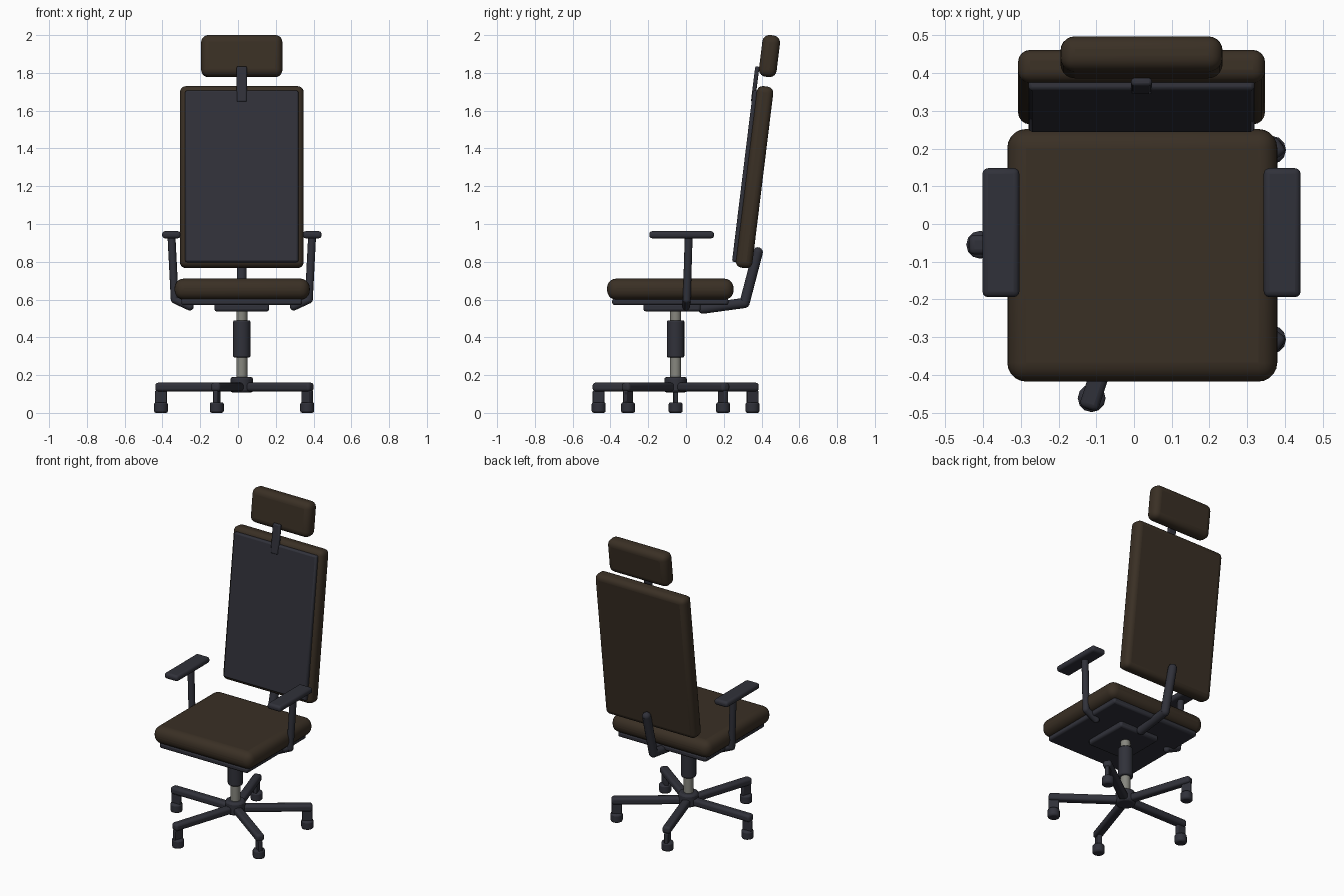
import bpy, math
from mathutils import Vector

if "Cube" in bpy.data.objects:
    bpy.data.objects.remove(bpy.data.objects["Cube"])

CX, CY = 0.02, -0.055          # chair mid-plane, column position in y
TILT = math.radians(-7)        # backrest lean


def material(name, rgb):
    m = bpy.data.materials.new(name)
    m.diffuse_color = (*rgb, 1)
    m.use_nodes = True
    m.node_tree.nodes["Principled BSDF"].inputs["Base Color"].default_value = m.diffuse_color
    return m


BROWN = material("brown upholstery", (0.042, 0.029, 0.018))
DARK = material("dark plastic", (0.030, 0.031, 0.042))
METAL = material("grey metal", (0.24, 0.24, 0.21))


def finish(ob, name, mat, bevel=0.0, segments=3):
    ob.name = name
    ob.data.materials.clear()
    ob.data.materials.append(mat)
    if bevel:
        b = ob.modifiers.new("bevel", 'BEVEL')
        b.width, b.segments, b.limit_method = bevel, segments, 'ANGLE'
    bpy.ops.object.select_all(action='DESELECT')
    ob.select_set(True)
    bpy.context.view_layer.objects.active = ob
    bpy.ops.object.shade_smooth_by_angle(angle=math.radians(35))
    return ob


def box(name, mat, loc, size, bevel, segments=3, rot=(0, 0, 0)):
    bpy.ops.mesh.primitive_cube_add(size=1, location=loc, rotation=rot)
    ob = bpy.context.object
    ob.scale = size
    bpy.ops.object.transform_apply(location=False, rotation=False, scale=True)
    return finish(ob, name, mat, bevel, segments)


def cylinder(name, mat, x, y, z0, z1, r, bevel=0.0, sides=20):
    bpy.ops.mesh.primitive_cylinder_add(vertices=sides, radius=r, depth=z1 - z0,
                                        location=(x, y, (z0 + z1) / 2))
    return finish(bpy.context.object, name, mat, bevel, 2)


def tube(name, mat, points, r):
    """Round bar along a path: straight runs with ball joints and ends."""
    parts = []
    for p in points:
        bpy.ops.mesh.primitive_uv_sphere_add(segments=14, ring_count=8, radius=r, location=p)
        parts.append(bpy.context.object)
    for a, b in zip(points, points[1:]):
        a, b = Vector(a), Vector(b)
        bpy.ops.mesh.primitive_cylinder_add(
            vertices=14, radius=r, depth=(b - a).length, location=(a + b) / 2,
            rotation=(b - a).to_track_quat('Z', 'Y').to_euler())
        parts.append(bpy.context.object)
    bpy.ops.object.select_all(action='DESELECT')
    for p in parts:
        p.select_set(True)
    bpy.ops.object.join()
    return finish(bpy.context.object, name, mat)


# seat cushion, pan and tilt mechanism
box("seat_cushion", BROWN, (CX + 0.002, -0.083, 0.655), (0.716, 0.67, 0.112), 0.05, 5)
box("seat_pan", DARK, (CX, -0.083, 0.588), (0.64, 0.615, 0.036), 0.012, 2)
box("tilt_mechanism", DARK, (CX, -0.074, 0.558), (0.29, 0.302, 0.042), 0.012, 2)

# backrest cushion with front panel, and headrest on its post
box("back_cushion", BROWN, (CX, 0.363, 1.248), (0.655, 0.088, 0.968), 0.032, 4, (TILT, 0, 0))
box("back_front_panel", DARK, (CX, 0.314, 1.252), (0.60, 0.03, 0.915), 0.01, 2, (TILT, 0, 0))
box("headrest_post", DARK, (CX, 0.366, 1.74), (0.055, 0.022, 0.19), 0.008, 2, (TILT, 0, 0))
box("headrest", BROWN, (CX, 0.442, 1.889), (0.43, 0.094, 0.222), 0.038, 5, (TILT, 0, 0))

# bent bar carrying the backrest
tube("back_support", DARK, [(CX, 0.09, 0.552), (CX, 0.31, 0.582), (CX, 0.38, 0.85)], 0.027)

# armrests
for side, s in (("left", -1), ("right", 1)):
    box(side + "_arm_pad", DARK, (CX + s * 0.373, -0.023, 0.943), (0.098, 0.342, 0.038), 0.015, 3)
    tube(side + "_arm_post", DARK,
         [(CX + s * 0.372, 0.014, 0.93), (CX + s * 0.355, 0.004, 0.60),
          (CX + s * 0.275, 0.0, 0.563)], 0.021)

# gas column
cylinder("gas_cylinder", METAL, CX, CY, 0.15, 0.55, 0.029)
cylinder("column_sleeve", DARK, CX, CY, 0.293, 0.49, 0.046, 0.008)
cylinder("base_hub", DARK, CX, CY, 0.108, 0.19, 0.06, 0.012)

# five-star base with casters
for i in range(5):
    a = math.radians(36 + 72 * i)
    c, s = math.cos(a), math.sin(a)
    x, y = CX + 0.428 * c, CY + 0.428 * s
    box(f"base_leg_{i + 1}", DARK, (CX + 0.228 * c, CY + 0.228 * s, 0.137),
        (0.46, 0.052, 0.046), 0.015, 3, (0, 0, a))
    box(f"caster_fork_{i + 1}", DARK, (x, y, 0.083), (0.062, 0.025, 0.07), 0.005, 2, (0, 0, a))
    cylinder(f"caster_{i + 1}", DARK, x, y, 0, 0.056, 0.037, 0.01, 12)
